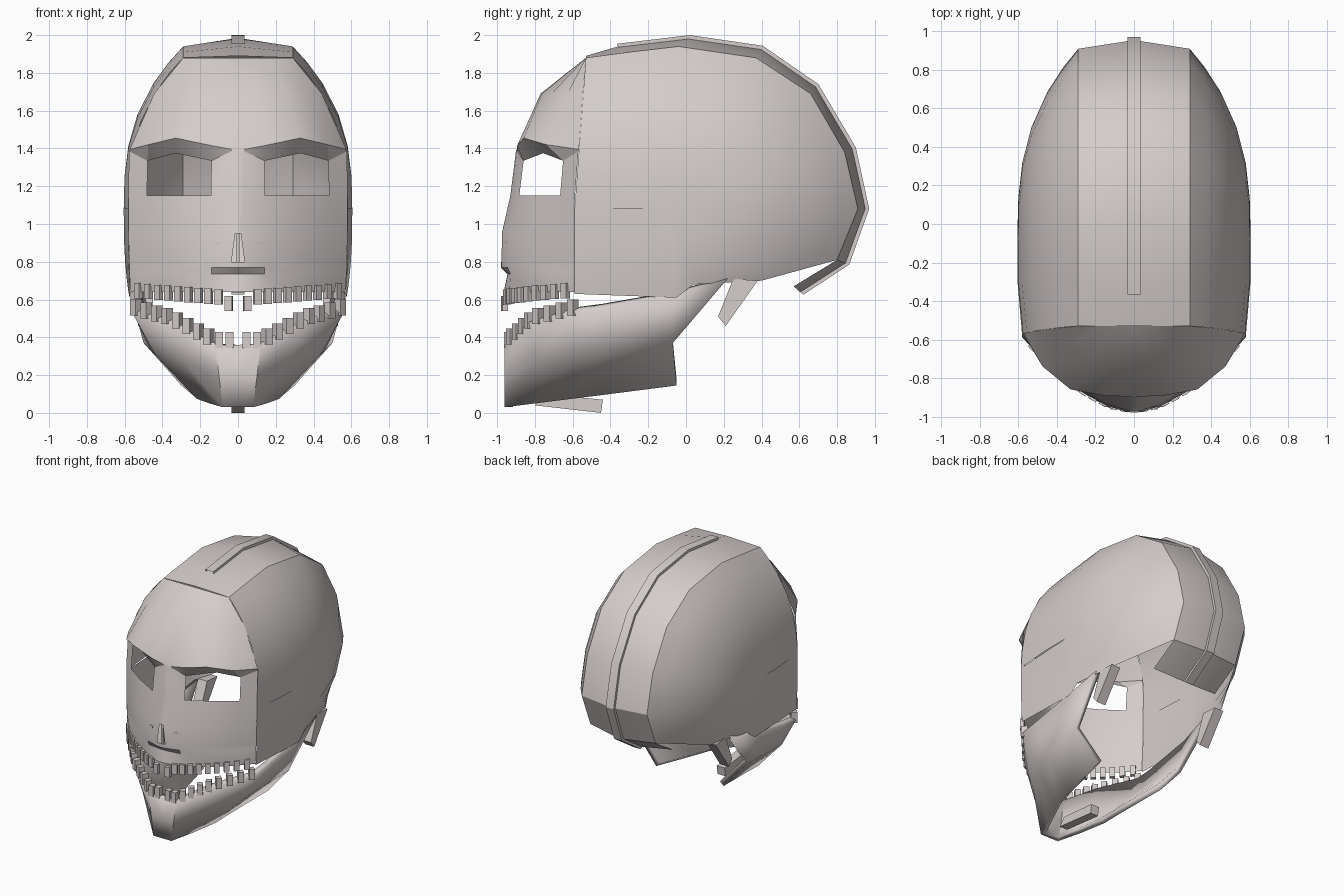
import bpy, bmesh, math
from mathutils import Vector, Matrix

if "Cube" in bpy.data.objects:
    bpy.data.objects.remove(bpy.data.objects["Cube"])

bone = bpy.data.materials.new("bone")
bone.diffuse_color = (0.66, 0.61, 0.60, 1)
bone.use_nodes = True
bone.node_tree.nodes["Principled BSDF"].inputs["Base Color"].default_value = bone.diffuse_color


def finish(name, bm, center=None, smooth=30):
    """Weld, turn faces away from a centre point, and make an object."""
    bmesh.ops.remove_doubles(bm, verts=bm.verts, dist=0.0015)
    bm.normal_update()
    if center:
        c = Vector(center)
        for f in bm.faces:
            if f.normal.dot(f.calc_center_median() - c) < 0:
                f.normal_flip()
    else:
        bmesh.ops.recalc_face_normals(bm, faces=bm.faces)
    me = bpy.data.meshes.new(name)
    bm.to_mesh(me)
    bm.free()
    me.materials.append(bone)
    if smooth:
        for p in me.polygons:
            p.use_smooth = True
        me.set_sharp_from_angle(angle=math.radians(smooth))
    ob = bpy.data.objects.new(name, me)
    bpy.context.collection.objects.link(ob)
    return ob


def grid(bm, rows, skip=()):
    """Mirrored sheet through rows of points, leaving out skipped cells."""
    for s in (1, -1):
        vs = [[bm.verts.new((p[0] * s, p[1], p[2])) for p in r] for r in rows]
        for i in range(len(rows) - 1):
            for j in range(len(rows[0]) - 1):
                if (i, j) not in skip:
                    bm.faces.new((vs[i][j], vs[i][j + 1], vs[i + 1][j + 1], vs[i + 1][j]))


def prism(bm, prof, x0, x1):
    """Extrude a (y, z) profile across x."""
    a = [bm.verts.new((x0, y, z)) for y, z in prof]
    b = [bm.verts.new((x1, y, z)) for y, z in prof]
    bm.faces.new(a)
    bm.faces.new(b[::-1])
    for i in range(len(prof)):
        k = (i + 1) % len(prof)
        bm.faces.new((a[i], b[i], b[k], a[k]))


def block(bm, loc, size, rot=0.0):
    m = Matrix.Translation(loc) @ Matrix.Rotation(rot, 4, 'Z') @ Matrix.Diagonal((*size, 1))
    bmesh.ops.create_cube(bm, size=1, matrix=m)


# crown band over the top and back, with the raised centre ridge
mid = [(-.53, 1.89), (-.36, 1.94), (.02, 1.985), (.40, 1.93), (.69, 1.73),
       (.885, 1.40), (.955, 1.08), (.85, .79), (.61, .635)]
edge = [(-.53, 1.88), (-.30, 1.91), (-.04, 1.94), (.37, 1.88), (.66, 1.69),
        (.84, 1.38), (.91, 1.08), (.80, .81), (.57, .67)]
bm = bmesh.new()
grid(bm, [[(0, *m), (.29, *e)] for m, e in zip(mid, edge)])
finish("crown_band", bm, (0, 0, 1.1))

bm = bmesh.new()
rows = []
for y, z in mid[1:]:
    d = Vector((y, z - 1.08)).normalized()
    o, i = .015, -.012
    rows.append([(0, y + d.x * o, z + d.y * o), (.035, y + d.x * o, z + d.y * o),
                 (.035, y + d.x * i, z + d.y * i)])
grid(bm, rows)
finish("crown_ridge", bm)

# bulging side panels: rays from the rim to a point or line at ear height
rim = [(.29, y, z) for y, z in edge[:8]]
rim += [(.50, .40, .70), (.57, .04, .68), (.575, -.05, .61), (.57, -.59, .63)]
rows = []
for n, (x, y, z) in enumerate(rim):
    ty = {0: -.59, 1: -.30, len(rim) - 1: -.59}.get(n, -.06)
    xc = .58 if ty == -.59 else .605
    rows.append([(xc + (x - xc) * s ** 2.7, ty + (y - ty) * s, 1.08 + (z - 1.08) * s)
                 for s in (1, .9, .77, .58, .39, .2, 0)])
# the ear-height line ties the first and last ray together
rows.append([(r[0], -.59, r[2]) for r in rows[-1]])
bm = bmesh.new()
for s in (1, -1):
    vs = [[bm.verts.new((p[0] * s, p[1], p[2])) for p in r] for r in rows[:-1]]
    for i in range(len(vs) - 1):
        for j in range(6):
            bm.faces.new((vs[i][j], vs[i][j + 1], vs[i + 1][j + 1], vs[i + 1][j]))
bmesh.ops.dissolve_degenerate(bm, dist=0.001, edges=bm.edges)
finish("cranium_sides", bm, (0, 0, 1.1), 40)

# face: each row is z, outer x, centre y, outer y, curve power
face = [(1.88, .29, -.53, -.53, 1), (1.69, .444, -.77, -.545, 2.5),
        (1.395, .573, -.895, -.567, 4), (1.335, .577, -.90, -.57, 1.5),
        (1.15, .58, -.93, -.588, 1.4), (.95, .58, -.975, -.59, 1.6),
        (.80, .576, -.98, -.59, 1.7), (.77, .575, -.98, -.59, 1.7),
        (.735, .574, -.945, -.59, 2.2), (.64, .57, -.965, -.59, 1.8)]
lift = {2: (0, 0, .02, .06, .025, 0), 3: (.055, .05, 0, .04, 0, .05)}
rows = []
for n, (z, xe, yc, ye, p) in enumerate(face):
    us = [0, .025 if n == 5 else .06, .245, .575, .83, 1]
    rows.append([(u * xe, yc + (ye - yc) * u ** p, z + lift.get(n, [0] * 6)[k])
                 for k, u in enumerate(us)])
bm = bmesh.new()
grid(bm, rows, skip={(3, 2), (3, 3), (5, 0)})   # eye and nose openings
finish("face", bm, (0, 0, 1.1))

# nose septum and small nostril marks
bm = bmesh.new()
prism(bm, [(-.965, .79), (-.965, .96), (-.91, .96), (-.91, .79)], -.008, .008)
for s in (1, -1):
    block(bm, (s * .11, -.938, .90), (.05, .02, .015), s * .35)
finish("nose_details", bm, None, 0)

# upper teeth along the mouth curve
bm = bmesh.new()
for i in range(10):
    x = .05 + .053 * i
    u = x / .57
    y = -.965 + .375 * u ** 1.8
    a = math.atan(.375 * 1.8 * u ** .8 / .57)
    z = .58 if i == 0 else .605 + .045 * u
    for s in (1, -1):
        block(bm, (s * x, y, z), (.04, .03, .08), s * a)
finish("upper_teeth", bm, None, 0)

# jaw: bottom, middle and top edge curves
bottom = [(0, -.96, .03), (.08, -.96, .03), (.15, -.80, .05), (.22, -.60, .075),
          (.24, -.44, .095), (.30, -.05, .145)]
middle = [(0, -.96, .19), (.10, -.96, .19), (.29, -.80, .27), (.44, -.59, .31),
          (.46, -.44, .33), (.50, -.07, .37)]
top = [(0, -.96, .36), (.12, -.96, .36), (.35, -.83, .48), (.565, -.59, .54),
       (.57, -.44, .56), (.57, -.06, .63)]
bm = bmesh.new()
grid(bm, [bottom, middle, top])
for s in (1, -1):
    bm.faces.new([bm.verts.new((p[0] * s, p[1], p[2]))
                  for p in (middle[-1], (.545, .22, .71), top[-1])])
jaw = finish("jaw", bm, (0, -.3, .4))
mod = jaw.modifiers.new("thickness", 'SOLIDIFY')
mod.thickness = .045
mod.offset = -1

# lower teeth standing on the jaw edge
bm = bmesh.new()
for i in range(10):
    x = .045 + .055 * i
    k = next(k for k in range(3) if x <= top[k + 1][0])
    a, b = Vector(top[k]), Vector(top[k + 1])
    p = a.lerp(b, (x - a.x) / (b.x - a.x))
    r = math.atan2(b.y - a.y, b.x - a.x)
    for s in (1, -1):
        block(bm, (s * x, p.y + .018, p.z + .025), (.042, .045, .085), s * r)
finish("lower_teeth", bm, None, 0)

# small wedge under the chin
bm = bmesh.new()
prism(bm, [(-.80, .04), (-.45, 0), (-.44, .07), (-.75, .10)], -.035, .035)
finish("chin_wedge", bm, None, 0)

# slanted prongs behind the jaw joint
bm = bmesh.new()
for s in (1, -1):
    prism(bm, [(.25, .71), (.17, .51), (.21, .46), (.38, .70)], s * .45, s * .53)
finish("ear_prongs", bm, None, 0)
